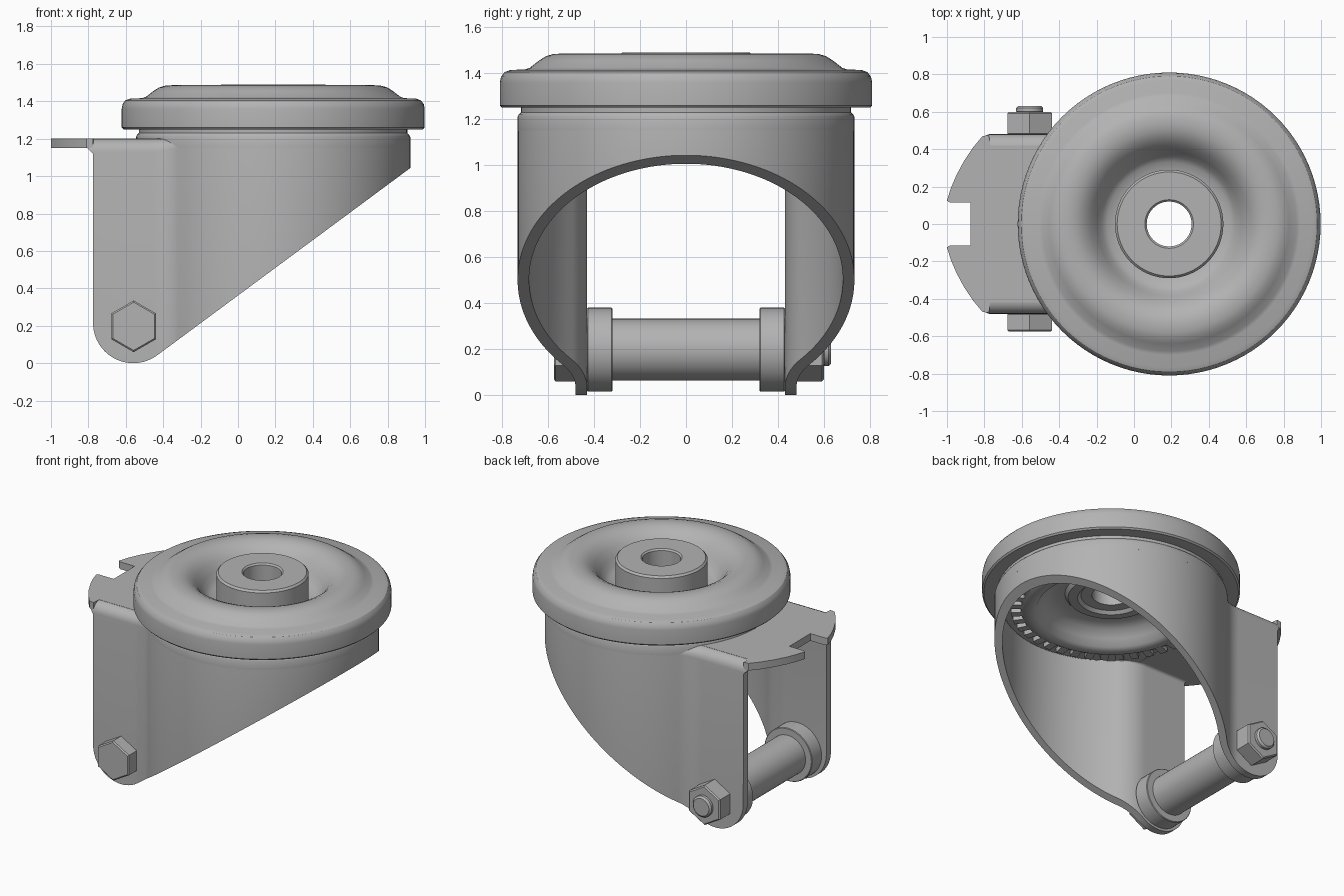
import bpy, bmesh
from math import sin, cos, pi, radians, atan2, sqrt
from mathutils import Vector, Matrix

if "Cube" in bpy.data.objects:
    bpy.data.objects.remove(bpy.data.objects["Cube"])

steel = bpy.data.materials.new("grey steel")
steel.use_nodes = True
GREY = (0.45, 0.45, 0.45, 1)
steel.diffuse_color = GREY
steel.node_tree.nodes["Principled BSDF"].inputs["Base Color"].default_value = GREY

CX, R, WALL, PLATE_Y = 0.188, 0.733, 0.05, 0.48   # swivel centre, shell radius
AX, AZ = -0.558, 0.197                            # axle position


def finish(name, bm, angle=32):
    bmesh.ops.recalc_face_normals(bm, faces=bm.faces)
    mesh = bpy.data.meshes.new(name)
    bm.to_mesh(mesh)
    bm.free()
    mesh.materials.append(steel)
    mesh.shade_smooth()
    mesh.set_sharp_from_angle(angle=radians(angle))
    ob = bpy.data.objects.new(name, mesh)
    bpy.context.collection.objects.link(ob)
    return ob


def loft(bm, rows, closed_rows=False):
    """Skin closed sections; rows are lists of points."""
    grid = [[bm.verts.new(p) for p in row] for row in rows]
    n = len(grid[0])
    for i in range(len(grid) if closed_rows else len(grid) - 1):
        a, b = grid[i], grid[(i + 1) % len(grid)]
        for j in range(n):
            k = (j + 1) % n
            bm.faces.new((a[j], b[j], b[k], a[k]))
    if not closed_rows:
        bm.faces.new(grid[0])
        bm.faces.new(grid[-1][::-1])


def lathe(name, profile, steps=96, matrix=None):
    """Turn a closed (radius, height) section about the swivel axis."""
    bm = bmesh.new()
    turns = [2 * pi * i / steps for i in range(steps)]
    loft(bm, [[(r * cos(t), r * sin(t), z) for r, z in profile] for t in turns], True)
    bm.transform(matrix or Matrix.Translation((CX, 0, 0)))
    return finish(name, bm)


def rod(name, radius, y0, y1, sides=48, bevel=0.0):
    """Cylinder or prism along y on the axle line."""
    bm = bmesh.new()
    bmesh.ops.create_cone(bm, cap_ends=True, segments=sides, radius1=radius,
                          radius2=radius, depth=abs(y1 - y0))
    if bevel:
        rims = [e for e in bm.edges if abs(e.verts[0].co.z - e.verts[1].co.z) < 1e-5]
        bmesh.ops.bevel(bm, geom=rims, offset=bevel, segments=1, affect='EDGES')
    bm.transform(Matrix.Translation((AX, (y0 + y1) / 2, AZ)) @ Matrix.Rotation(pi / 2, 4, 'X'))
    return finish(name, bm, 25)


# Fork shell: plan path of one side (x, y, lower limit, bend radius), then mirrored
LEG_R, LEG_X = 0.215, -0.56
BACK = LEG_X - LEG_R


def lower_edge(x):
    if x < -0.432:
        return LEG_R - sqrt(max(0, LEG_R ** 2 - (x - LEG_X) ** 2))
    return 0.042 + 0.74 * (x + 0.432)


BLEND = 0.2
dy = PLATE_Y + BLEND
dx = sqrt((R + BLEND) ** 2 - dy ** 2)
swing = atan2(dy, dx)
half = [(-0.845, 0.425, 1.165, 0.07), (-0.805, 0.467, 1.15, 0.07), (BACK - 0.001, PLATE_Y, 1.12, 0.07)]
leg_end = CX - dx
x_angles = [pi * i / 36 for i in range(36)]
half += [(LEG_X - LEG_R * cos(t), PLATE_Y, None, 0.07) for t in x_angles
         if LEG_X - LEG_R * cos(t) < leg_end - 0.005]
for i in range(13):
    a = -pi / 2 + (pi / 2 - swing) * i / 12
    half.append((leg_end + BLEND * cos(a), dy + BLEND * sin(a), None, 0.07 - 0.019 * i / 12))
for i in range(1, 49):
    a = (pi - swing) * (1 - i / 48)
    half.append((CX + R * cos(a), R * sin(a), None, 0.051))
path = half + [(x, -y, b, r) for x, y, b, r in half[-2::-1]]

TOP = 1.2
rows = []
for i, (x, y, limit, r) in enumerate(path):
    p, q = path[max(i - 1, 0)], path[min(i + 1, len(path) - 1)]
    tangent = Vector((q[0] - p[0], q[1] - p[1])).normalized()
    inward = Vector((tangent.y, -tangent.x))
    if abs(y) == PLATE_Y:
        inward = Vector((0, -1 if y > 0 else 1))
    section = [(0, 0)]
    bend = [pi / 2 * k / 6 for k in range(7)]
    section += [(r - r * cos(t), TOP - r + r * sin(t)) for t in bend]
    inner = r - WALL
    section += [(r - inner * cos(t), TOP - r + inner * sin(t)) for t in reversed(bend)]
    section += [(WALL, 0)]
    row = []
    for d, z in section:
        px, py = x + inward.x * d, y + inward.y * d
        low = lower_edge(px) if limit is None else limit
        row.append((px, py, max(z, low)))
    rows.append(row)
bm = bmesh.new()
loft(bm, rows)
finish("fork_shell", bm)

# Rear flange with notched tongue
edge = [(-0.40, 0.42), (-0.77, 0.42), (-0.775, 0.475), (-0.81, 0.47), (-0.86, 0.41),
        (-0.91, 0.335), (-0.95, 0.26), (-0.98, 0.19), (-1.0, 0.125), (-0.985, 0.115), (-0.873, 0.115)]
outline = edge + [(x, -y) for x, y in reversed(edge)]
bm = bmesh.new()
face = bm.faces.new([bm.verts.new((x, y, TOP - WALL)) for x, y in outline])
new = bmesh.ops.extrude_face_region(bm, geom=[face])["geom"]
bmesh.ops.translate(bm, vec=(0, 0, WALL), verts=[v for v in new if isinstance(v, bmesh.types.BMVert)])
finish("rear_flange", bm)

# Fork roof ring and raised neck under the hood
lathe("fork_roof", [(0.52, 1.152), (0.71, 1.152), (0.71, 1.198), (0.52, 1.198)])
lathe("fork_neck", [(0.66, 1.155), (R, 1.15), (R, 1.21), (0.727, 1.222), (0.718, 1.23),
                    (0.718, 1.26), (0.66, 1.26)])

# Swivel hood with domed ring and central groove
lathe("swivel_hood", [
    (0.8, 1.25), (0.81, 1.26), (0.81, 1.36), (0.805, 1.385), (0.79, 1.405), (0.765, 1.414),
    (0.7, 1.417), (0.68, 1.424), (0.64, 1.455), (0.61, 1.474), (0.58, 1.483), (0.54, 1.486),
    (0.5, 1.48), (0.46, 1.462), (0.42, 1.425), (0.385, 1.375), (0.36, 1.335), (0.33, 1.31),
    (0.28, 1.3), (0.28, 1.27), (0.4, 1.27), (0.5, 1.25)])

# Hub with through hole
lathe("hub", [(0.12, 1.23), (0.27, 1.23), (0.29, 1.25), (0.29, 1.477), (0.278, 1.49),
              (0.13, 1.49), (0.12, 1.48)], 64)

# Bearing dish below the roof, with crimped teeth around its rim
lathe("bearing_dish", [
    (0.57, 1.15), (0.565, 1.125), (0.54, 1.112), (0.5, 1.11), (0.47, 1.125), (0.44, 1.17),
    (0.4, 1.215), (0.35, 1.235), (0.29, 1.24), (0.27, 1.215), (0.21, 1.21), (0.19, 1.23),
    (0.125, 1.235), (0.125, 1.26), (0.56, 1.26)])
bm = bmesh.new()
TEETH = 40
for i in range(TEETH):
    m = (Matrix.Translation((CX, 0, 1.137)) @ Matrix.Rotation(2 * pi * i / TEETH, 4, 'Z')
         @ Matrix.Translation((0.59, 0, 0)) @ Matrix.Diagonal((0.08, 0.05, 0.03, 1)))
    bmesh.ops.create_cube(bm, size=1, matrix=m)
finish("dish_teeth", bm)

# Axle, collars, bolt and nut
rod("axle_tube", 0.135, -0.4, 0.4)
for side, s in (("left", 1), ("right", -1)):
    rod(side + "_collar", 0.183, s * 0.32, s * 0.431, bevel=0.004)
rod("bolt_head", 0.138, -0.575, -0.475, 6, 0.008)
rod("nut", 0.138, 0.475, 0.6, 6, 0.008)
rod("bolt_end", 0.072, 0.59, 0.632, 32, 0.012)
